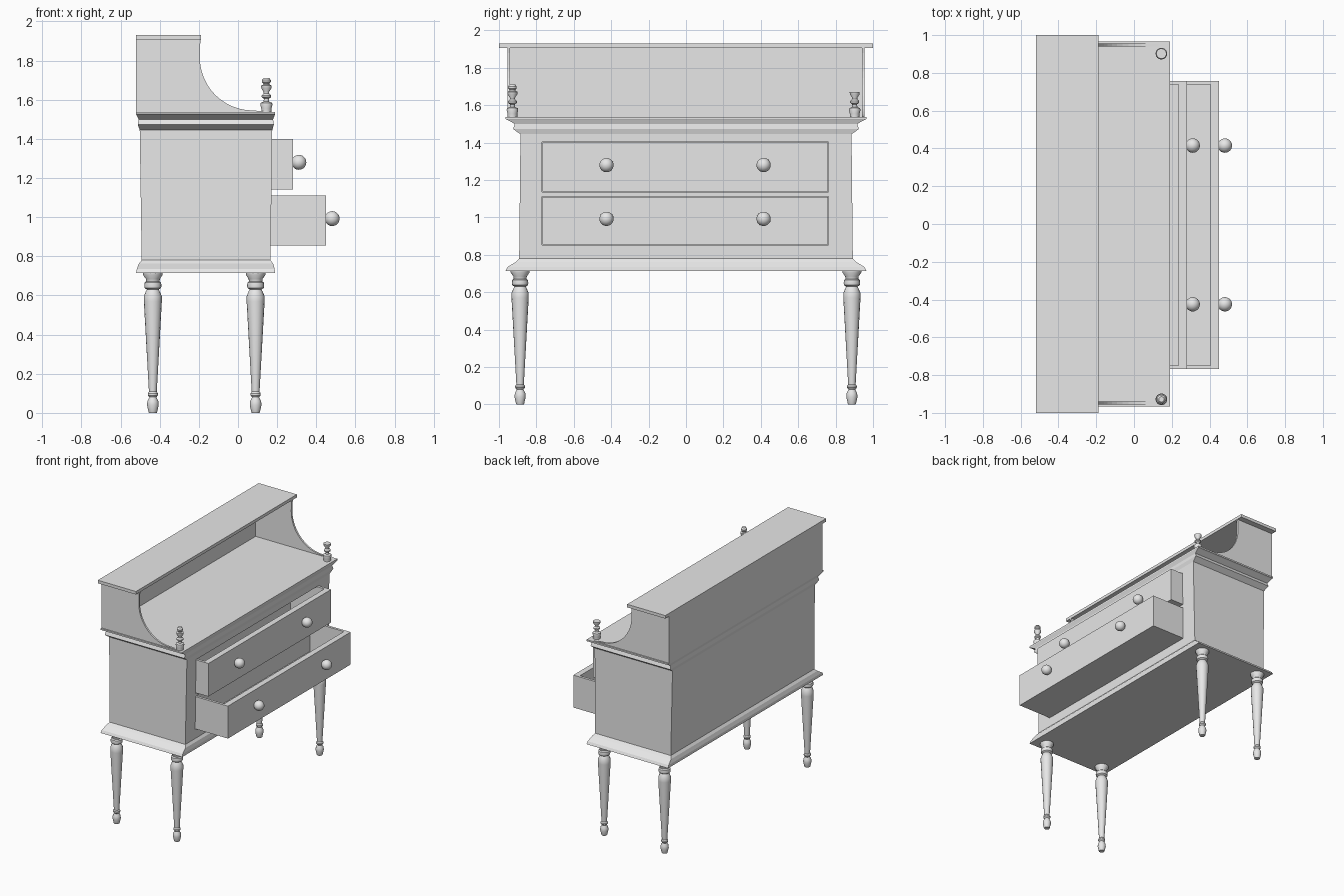
import bpy, bmesh, math

cube = bpy.data.objects.get("Cube")
if cube:
    bpy.data.objects.remove(cube, do_unlink=True)

GREY = (0.8, 0.8, 0.8, 1)
mat = bpy.data.materials.new("light_grey")
mat.use_nodes = True
mat.diffuse_color = GREY
mat.node_tree.nodes["Principled BSDF"].inputs["Base Color"].default_value = GREY


def finish(name, bm, smooth=False):
    bmesh.ops.recalc_face_normals(bm, faces=bm.faces)
    mesh = bpy.data.meshes.new(name)
    bm.to_mesh(mesh)
    bm.free()
    mesh.materials.append(mat)
    obj = bpy.data.objects.new(name, mesh)
    bpy.context.collection.objects.link(obj)
    if smooth:
        bpy.ops.object.select_all(action='DESELECT')
        obj.select_set(True)
        bpy.context.view_layer.objects.active = obj
        bpy.ops.object.shade_smooth_by_angle(angle=math.radians(35))
    return obj


def add_box(bm, x0, x1, y0, y1, z0, z1):
    verts = bmesh.ops.create_cube(bm, size=1)["verts"]
    for v in verts:
        v.co.x = x1 if v.co.x > 0 else x0
        v.co.y = y1 if v.co.y > 0 else y0
        v.co.z = z1 if v.co.z > 0 else z0


def box(name, *dims):
    bm = bmesh.new()
    add_box(bm, *dims)
    return finish(name, bm)


def loft(bm, rings):
    """Bridge closed rings of points and cap both ends."""
    rows = [[bm.verts.new(p) for p in ring] for ring in rings]
    n = len(rows[0])
    for a, b in zip(rows, rows[1:]):
        for i in range(n):
            j = (i + 1) % n
            bm.faces.new((a[i], a[j], b[j], b[i]))
    bm.faces.new(rows[0])
    bm.faces.new(rows[-1])


def turned(name, profile, x, y, sides=16):
    """Lathe a (radius, height) profile."""
    bm = bmesh.new()
    angles = [2 * math.pi * i / sides for i in range(sides)]
    loft(bm, [[(x + r * math.cos(a), y + r * math.sin(a), z) for a in angles]
              for r, z in profile])
    return finish(name, bm, True)


# Cabinet with moulded base and cornice: (back x, front x, half width, z)
sections = [
    (-.52, .19, .965, .715), (-.517, .187, .955, .735), (-.507, .18, .91, .762),
    (-.492, .166, .892, .78), (-.502, .175, .885, 1.445), (-.512, .183, .925, 1.473),
    (-.508, .179, .915, 1.5), (-.518, .188, .955, 1.522), (-.52, .19, .965, 1.526),
    (-.52, .19, .965, 1.538)]
bm = bmesh.new()
loft(bm, [[(a, -w, z), (b, -w, z), (b, w, z), (a, w, z)] for a, b, w, z in sections])
cabinet = finish("cabinet", bm)

# Drawers: name, front x, bottom z, top z
drawers = [("upper", .28, 1.14, 1.4), ("lower", .45, .855, 1.11)]
Y0, Y1, GAP, WALL = -.768, .758, .003, .02
for name, front, z0, z1 in drawers:
    # Opening in the cabinet
    cutter = box("opening_cutter", front - .4, 1, Y0 - GAP, Y1 + GAP, z0 - GAP, z1 + GAP)
    cutter.hide_render = True
    mod = cabinet.modifiers.new("opening", 'BOOLEAN')
    mod.operation = 'DIFFERENCE'
    mod.solver = 'EXACT'
    mod.object = cutter
    bpy.context.view_layer.objects.active = cabinet
    bpy.ops.object.modifier_apply(modifier=mod.name)
    bpy.data.objects.remove(cutter, do_unlink=True)

    # Open-topped tray behind a thicker front
    back, inner = front - .36, front - .045
    bm = bmesh.new()
    add_box(bm, inner, front, Y0, Y1, z0, z1)
    add_box(bm, back, inner, Y0, Y0 + WALL, z0, z1)
    add_box(bm, back, inner, Y1 - WALL, Y1, z0, z1)
    add_box(bm, back, back + WALL, Y0 + WALL, Y1 - WALL, z0, z1)
    add_box(bm, back + WALL, inner, Y0 + WALL, Y1 - WALL, z0, z0 + WALL)
    finish(name + "_drawer", bm)

    # Round knobs
    for side, y in (("right", -.425), ("left", .415)):
        bm = bmesh.new()
        bmesh.ops.create_uvsphere(bm, u_segments=24, v_segments=14, radius=.038)
        bmesh.ops.translate(bm, verts=bm.verts, vec=(front + .031, y, (z0 + z1) / 2 + .01))
        finish(f"{name}_{side}_knob", bm, True)

# Gallery: back, top shelf and scooped ends
box("gallery_back", -.52, -.505, -.955, .955, 1.535, 1.906)
box("gallery_top", -.52, -.188, -1, 1, 1.906, 1.93)
scoop = [(-.19, 1.906), (-.194, 1.88)]
for i in range(13):
    a = math.radians(90 * i / 12)
    scoop.append((.075 - .27 * math.cos(a), 1.815 - .27 * math.sin(a)))
outline = [(-.52, 1.906), (-.52, 1.535), (.13, 1.535), (.13, 1.541)] + scoop[::-1]
for side, s in (("right", -1), ("left", 1)):
    bm = bmesh.new()
    loft(bm, [[(x, s * y, z) for x, z in outline] for y in (.94, .955)])
    finish(f"gallery_{side}_end", bm)

# Turned legs
leg = [(.02, 0), (.022, .005), (.03, .04), (.028, .06), (.018, .08), (.026, .09),
       (.026, .1), (.02, .108), (.046, .57), (.046, .595), (.036, .62), (.03, .63),
       (.042, .638), (.044, .65), (.042, .665), (.034, .672), (.036, .685), (.05, .705),
       (.05, .718)]
for x, end in ((-.435, "back"), (.09, "front")):
    for y, side in ((-.887, "right"), (.887, "left")):
        turned(f"{end}_{side}_leg", leg, x, y)

# Turned finials; the left one lacks its top bead
finial = [(.026, 1.535), (.026, 1.555), (.031, 1.575), (.029, 1.584), (.014, 1.59),
          (.013, 1.605), (.024, 1.613), (.024, 1.622), (.014, 1.632), (.014, 1.64),
          (.026, 1.658), (.027, 1.672)]
bead = [(.016, 1.677), (.016, 1.683), (.023, 1.69), (.023, 1.7), (.014, 1.712)]
turned("right_finial", finial + bead, .145, -.928)
turned("left_finial", finial, .145, .902)
